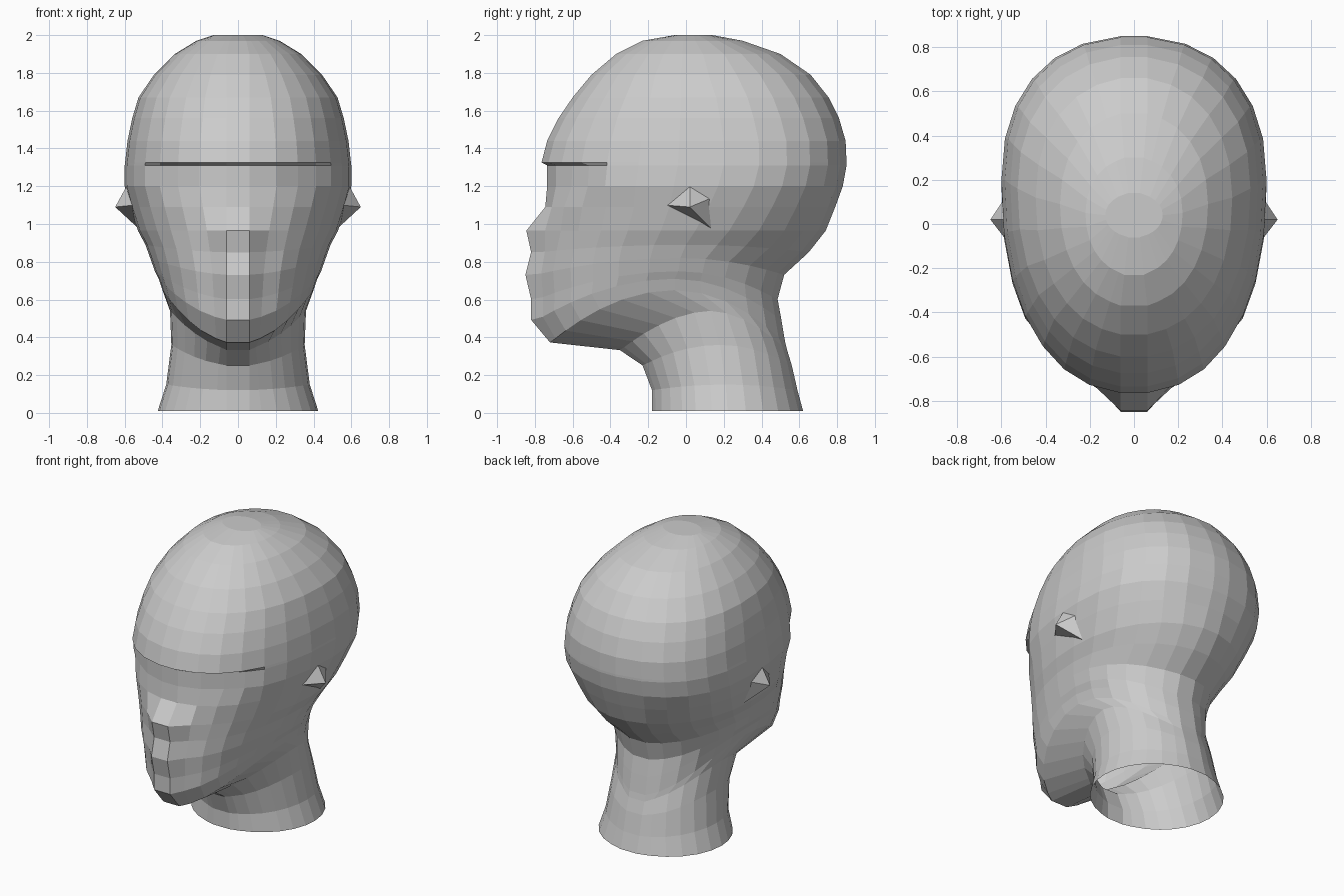
import bpy, bmesh
from math import sin, cos, radians, copysign

# Sections: height, front y, widest y, back y, half width, squareness
SECTIONS = [
    (0.01, -0.18, 0.22, 0.62, 0.425, 1.0),
    (0.12, -0.18, 0.21, 0.59, 0.38, 1.0),
    (0.25, -0.23, 0.18, 0.56, 0.353, 1.0),
    (0.33, -0.35, 0.13, 0.535, 0.36, 1.1),
    (0.37, -0.72, -0.06, 0.525, 0.40, 1.0),
    (0.49, -0.82, -0.06, 0.505, 0.42, 1.0),
    (0.60, -0.82, -0.04, 0.485, 0.44, 1.0),
    (0.73, -0.85, -0.03, 0.52, 0.465, 1.0),
    (0.85, -0.82, 0.00, 0.65, 0.49, 0.97),
    (0.965, -0.845, 0.05, 0.74, 0.53, 0.95),
    (1.09, -0.745, 0.12, 0.79, 0.57, 0.91),
    (1.20, -0.765, 0.17, 0.83, 0.60, 0.88),
    (1.31, -0.765, 0.20, 0.85, 0.60, 0.88),
    (1.325, -0.765, 0.20, 0.85, 0.598, 0.88),
    (1.44, -0.735, 0.20, 0.845, 0.585, 0.88),
    (1.56, -0.675, 0.18, 0.81, 0.56, 0.89),
    (1.67, -0.60, 0.16, 0.755, 0.527, 0.90),
    (1.79, -0.50, 0.12, 0.66, 0.445, 0.91),
    (1.90, -0.37, 0.09, 0.50, 0.335, 0.92),
    (1.97, -0.23, 0.05, 0.30, 0.22, 0.95),
    (2.00, -0.06, 0.04, 0.14, 0.13, 1.0),
]
# How far the face sits behind the central nose, lip and chin strip
SETBACK = {0.49: 0.03, 0.60: 0.03, 0.73: 0.05, 0.85: 0.04, 0.965: 0.085}
# How far each section rises at the sides, following the jaw line
RISE = {0.12: 0.03, 0.25: 0.11, 0.33: 0.21, 0.37: 0.28, 0.49: 0.22,
        0.60: 0.15, 0.73: 0.09, 0.85: 0.04}
EYE_RECESS = (0.03, 0.04, 0.055, 0.04)
ANGLES = (84, 73, 61, 49, 37, 25, 12, 0, -14, -28, -42, -56, -70, -83)


def power(v, p):
    return copysign(abs(v) ** p, v)


def half_outline(z, front, mid, back, width, p):
    pts = []
    for i, a in enumerate(ANGLES):
        c, s = cos(radians(a)), sin(radians(a))
        height = z + RISE.get(z, 0) * c * c
        x = width * power(c, p)
        if i == 0:
            x, y = 0.06 * min(1, width / 0.3), front
        elif s > 0:
            y = mid - (mid - front - SETBACK.get(z, 0)) * power(s, p)
        else:
            y = mid - (back - mid) * power(s, p)
        # eye hollows under the brow
        if z in (1.20, 1.31) and i < len(EYE_RECESS):
            y += EYE_RECESS[i]
        # wings of the nose
        if z == 0.965 and i == 1:
            y -= 0.02
        # closing strip at the back
        if i == len(ANGLES) - 1:
            x, y = 0.06 * min(1, width / 0.3), back
        pts.append((x, y, height))
    return pts


def finish(bm, name):
    mesh = bpy.data.meshes.new(name)
    bm.to_mesh(mesh)
    bm.free()
    obj = bpy.data.objects.new(name, mesh)
    bpy.context.collection.objects.link(obj)
    return obj


# Head and neck as one loft, open at the neck and capped at the crown
bm = bmesh.new()
rings = []
for section in SECTIONS:
    half = half_outline(*section)
    full = half + [(-x, y, z) for x, y, z in reversed(half)]
    rings.append([bm.verts.new(p) for p in full])
for low, high in zip(rings, rings[1:]):
    n = len(low)
    for i in range(n):
        j = (i + 1) % n
        bm.faces.new((low[i], low[j], high[j], high[i]))
bm.faces.new(rings[-1])
bmesh.ops.recalc_face_normals(bm, faces=bm.faces)
finish(bm, "head_and_neck")

# Ears: small faceted peaks set on the sides of the head
RIM = [(0.55, -0.11, 1.10), (0.59, 0.02, 1.20), (0.57, 0.14, 1.14), (0.52, 0.14, 0.97)]
for side, name in ((1, "right_ear"), (-1, "left_ear")):
    bm = bmesh.new()
    tip = bm.verts.new((0.65 * side, 0.02, 1.09))
    rim = [bm.verts.new((x * side, y, z)) for x, y, z in RIM]
    for i in range(4):
        tri = (tip, rim[i], rim[(i + 1) % 4])
        bm.faces.new(tri if side < 0 else tri[::-1])
    finish(bm, name)
